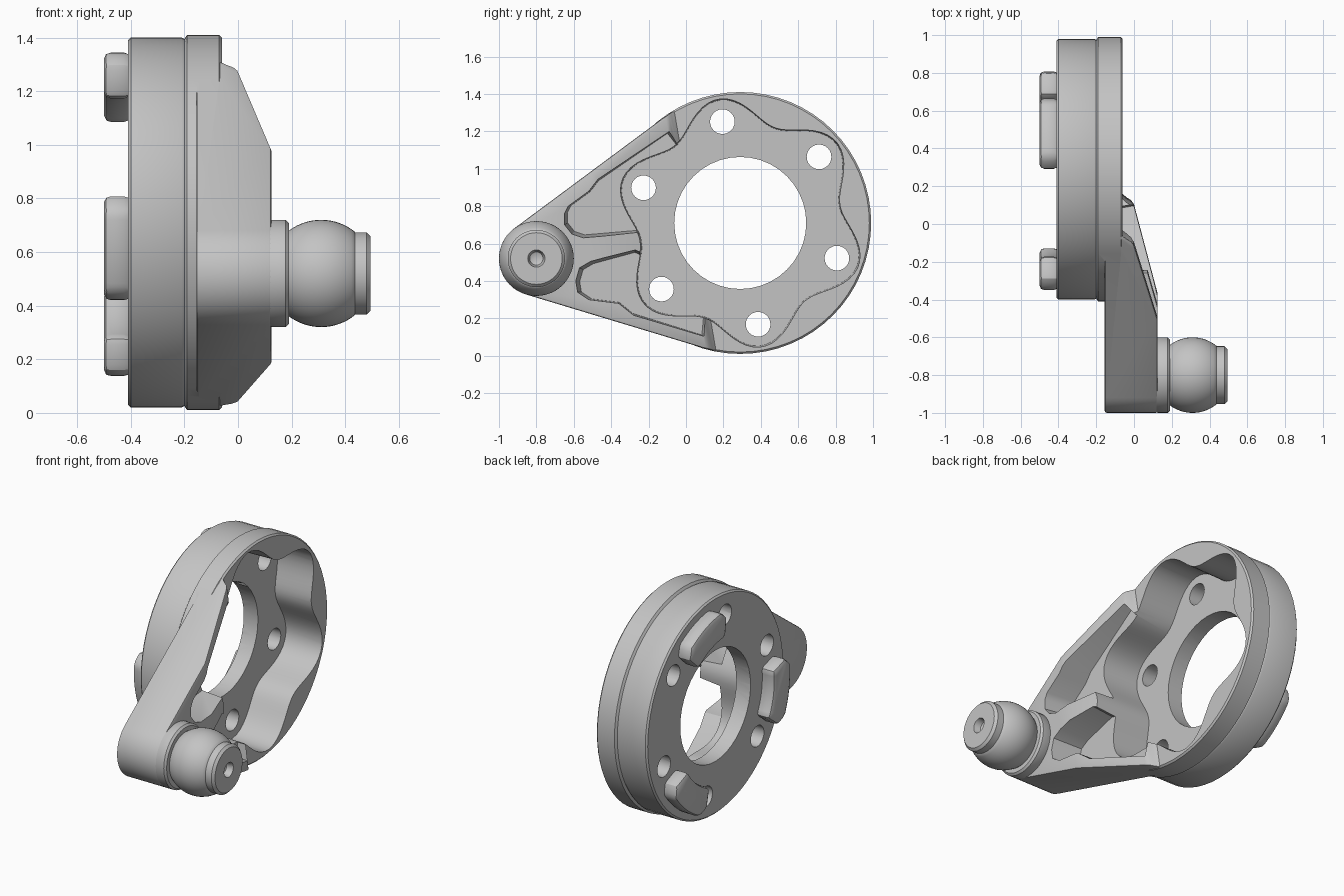
import bpy, bmesh
from math import sin, cos, pi, radians, acos, atan2, hypot
from mathutils import Matrix, Vector

old = bpy.data.objects.get("Cube")
if old:
    bpy.data.objects.remove(old, do_unlink=True)

metal = bpy.data.materials.new("cast grey metal")
metal.use_nodes = True
GREY = (0.55, 0.55, 0.55, 1)
metal.diffuse_color = GREY
metal.node_tree.nodes["Principled BSDF"].inputs["Base Color"].default_value = GREY

RING = Vector((0.29, 0.71))     # ring centre in (y, z)
STUD = Vector((-0.80, 0.52))    # ball stud centre in (y, z)
AXIS = RING - STUD
TILT = atan2(AXIS.y, AXIS.x)


def finish(name, bm):
    bmesh.ops.recalc_face_normals(bm, faces=bm.faces)
    mesh = bpy.data.meshes.new(name)
    bm.to_mesh(mesh)
    bm.free()
    mesh.materials.append(metal)
    ob = bpy.data.objects.new(name, mesh)
    bpy.context.collection.objects.link(ob)
    return ob


def prism(name, pts, x0, x1, base_scale=1.0):
    """Extrude a (y, z) outline along x; the x0 end may be scaled for draft."""
    bm = bmesh.new()
    mid = sum((Vector(p) for p in pts), Vector((0, 0))) / len(pts)
    low = [mid + (Vector(p) - mid) * base_scale for p in pts]
    a = [bm.verts.new((x0, p.x, p.y)) for p in low]
    b = [bm.verts.new((x1, p[0], p[1])) for p in pts]
    n = len(pts)
    bm.faces.new(a)
    bm.faces.new(b)
    for i in range(n):
        j = (i + 1) % n
        bm.faces.new((a[i], a[j], b[j], b[i]))
    return finish(name, bm)


def lathe(name, profile, centre, segments):
    """Revolve an (x, radius) profile around an x-directed axis."""
    bm = bmesh.new()
    verts = [bm.verts.new((x, centre.x + r, centre.y)) for x, r in profile]
    edges = [bm.edges.new(pair) for pair in zip(verts, verts[1:])]
    bmesh.ops.spin(bm, geom=verts + edges, cent=(0, centre.x, centre.y),
                   axis=(1, 0, 0), angle=2 * pi, steps=segments)
    bmesh.ops.remove_doubles(bm, verts=bm.verts, dist=0.0005)
    return finish(name, bm)


def polar(centre, r, a):
    return (centre.x + r * cos(a), centre.y + r * sin(a))


def circle(centre, r, n):
    return [polar(centre, r, 2 * pi * i / n) for i in range(n)]


def arc(centre, r, a0, a1, n):
    return [polar(centre, r, a0 + (a1 - a0) * i / n) for i in range(n + 1)]


def activate(ob):
    bpy.ops.object.select_all(action="DESELECT")
    ob.select_set(True)
    bpy.context.view_layer.objects.active = ob


def apply(ob, mod):
    activate(ob)
    bpy.ops.object.modifier_apply(modifier=mod.name)


def combine(ob, tool, operation):
    mod = ob.modifiers.new("combine", "BOOLEAN")
    mod.operation, mod.solver, mod.object = operation, "EXACT", tool
    apply(ob, mod)
    bpy.data.objects.remove(tool, do_unlink=True)


def bevel(ob, width, segments=2):
    mod = ob.modifiers.new("bevel", "BEVEL")
    mod.width, mod.segments = width, segments
    mod.limit_method, mod.angle_limit = "ANGLE", radians(40)
    apply(ob, mod)


def smooth(ob):
    activate(ob)
    bpy.ops.object.shade_smooth_by_angle(angle=radians(30))


# arm: tangent hull of the stud and ring circles, trimmed by its side profile
spread = acos(0.5 / hypot(*AXIS))
hi, lo = TILT + pi - spread, TILT + pi + spread
outline = arc(STUD, 0.2, hi, lo, 20) + arc(RING, 0.697, lo, hi + 2 * pi, 48)
arm = prism("arm", outline, -0.155, 0.3)
side = [(-0.4, -0.3), (-0.4, 0.125), (0.37, 0.125), (0.81, 0), (0.83, -0.015),
        (0.845, -0.04), (0.87, -0.07), (1.0, -0.08), (1.0, -0.3)]
bm = bmesh.new()
face = bm.faces.new([bm.verts.new((x, s, -2)) for s, x in side])
ext = bmesh.ops.extrude_face_region(bm, geom=[face])
bmesh.ops.translate(bm, vec=(0, 0, 4),
                    verts=[v for v in ext["geom"] if isinstance(v, bmesh.types.BMVert)])
bm.transform(Matrix.Translation((0, *STUD)) @ Matrix.Rotation(TILT, 4, "X"))
combine(arm, finish("arm_trim", bm), "INTERSECT")
bevel(arm, 0.01)

# flanged ring with a stepped rim
body = lathe("bracket_body", [(-0.41, 0), (-0.41, 0.68), (-0.4, 0.69), (-0.21, 0.69),
                              (-0.2, 0.685), (-0.19, 0.70), (-0.07, 0.70),
                              (-0.06, 0.69), (-0.06, 0)], RING, 64)
combine(body, arm, "UNION")

# lightening pockets on either side of the arm rib
upper = [(-.63, .80), (-.65, .76), (-.65, .70), (-.61, .65), (-.55, .63), (-.2, .66),
         (0, 1.13), (-.07, 1.22), (-.47, .945), (-.52, .88)]
lower = [(-.59, .40), (-.57, .47), (-.51, .505), (-.27, .57), (-.1, .5), (.13, .2),
         (.12, .09), (-.28, .215), (-.36, .28), (-.52, .30), (-.58, .34)]
for pts in (upper, lower):
    combine(body, prism("pocket", pts, -0.067, 0.13, 0.92), "DIFFERENCE")

# scalloped ring pocket, swelling around each bolt hole
bolt_angles = [radians(40 + 60 * k) for k in range(6)]
wave = []
for i in range(120):
    a = 2 * pi * i / 120
    wave.append(polar(RING, 0.613 + 0.066 * cos(6 * (a - bolt_angles[0])), a))
combine(body, prism("scallop", wave, -0.31, 0.2, 0.98), "DIFFERENCE")

# centre bore and bolt holes
combine(body, prism("bore", circle(RING, 0.353, 40), -0.6, 0.2), "DIFFERENCE")
for a in bolt_angles:
    hole = circle(Vector(polar(RING, 0.55, a)), 0.066, 24)
    combine(body, prism("bolt_hole", hole, -0.6, 0.2), "DIFFERENCE")
smooth(body)

# three curved locating lugs on the rear face
for k in range(3):
    mid, half = radians(70 + 120 * k), radians(18)
    pts = arc(RING, 0.64, mid - half * 0.8, mid + half * 0.8, 8)
    pts += [polar(RING, 0.59, mid + half * 1.12)]
    pts += arc(RING, 0.465, mid + half, mid - half, 8)
    pts += [polar(RING, 0.59, mid - half * 1.12)]
    lug = prism("rear_lug_%d" % (k + 1), pts, -0.5, -0.4)
    bevel(lug, 0.025, 2)
    smooth(lug)

# ball stud with collar, ball, end cap and centre drilling
ball = [(0.31 + 0.2 * cos(a), 0.2 * sin(a))
        for a in (radians(127 - 76 * i / 16) for i in range(17))]
stud = lathe("ball_stud", [(0.1, 0), (0.1, 0.19), (0.125, 0.2), (0.178, 0.2), (0.19, 0.188)]
             + ball + [(0.437, 0.153), (0.48, 0.153), (0.495, 0.138),
                       (0.495, 0.046), (0.455, 0.035), (0.44, 0)], STUD, 48)
smooth(stud)
